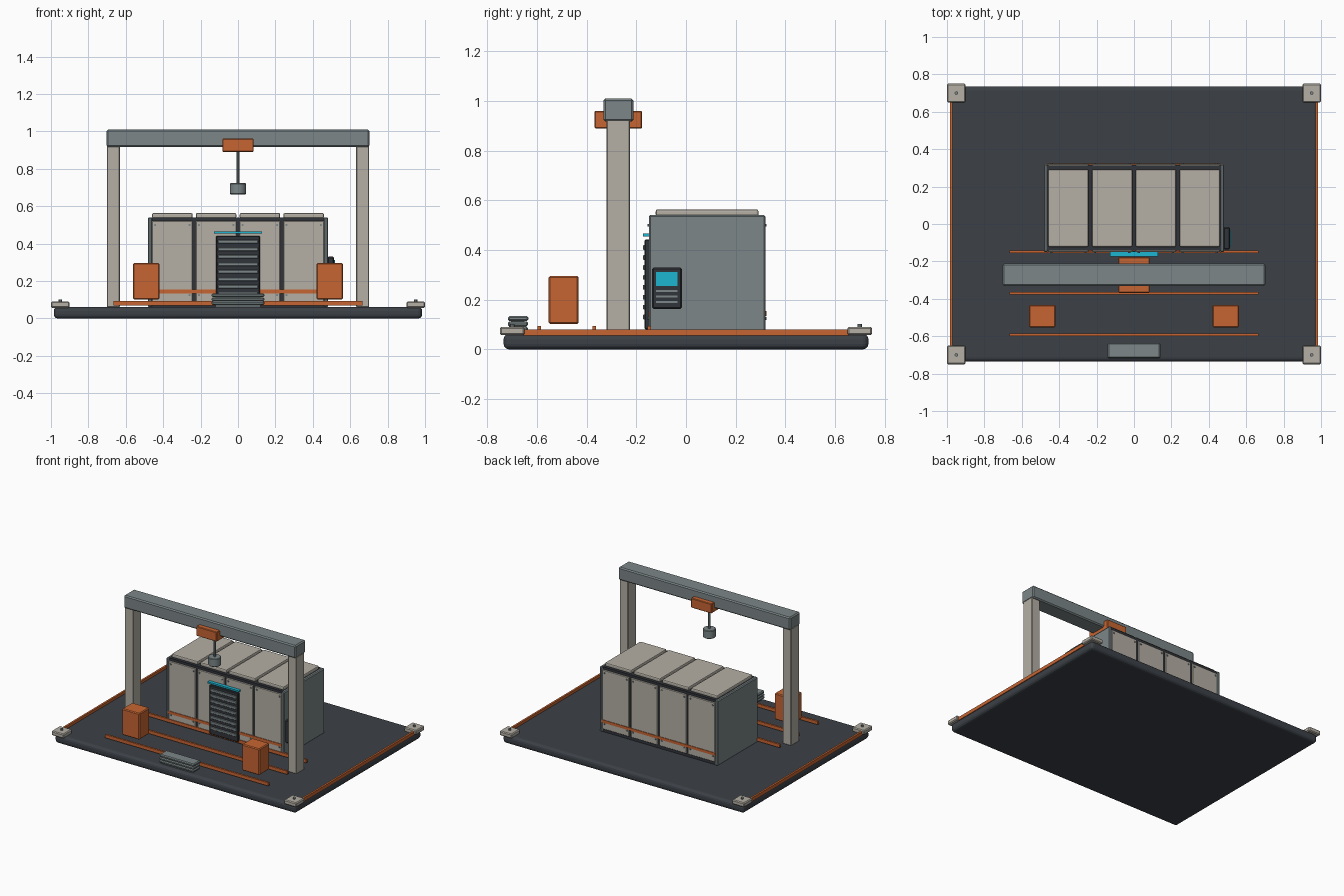
import bpy

if "Cube" in bpy.data.objects:
    bpy.data.objects.remove(bpy.data.objects["Cube"])


def material(name, rgb):
    m = bpy.data.materials.new(name)
    m.diffuse_color = (*rgb, 1)
    m.use_nodes = True
    m.node_tree.nodes["Principled BSDF"].inputs["Base Color"].default_value = m.diffuse_color
    return m


DARK = material("dark_slate", (0.045, 0.053, 0.063))
BLACK = material("charcoal", (0.03, 0.034, 0.041))
GREY = material("steel_grey", (0.20, 0.24, 0.245))
BEIGE = material("warm_white", (0.46, 0.43, 0.375))
ORANGE = material("safety_orange", (0.57, 0.13, 0.032))
CYAN = material("screen_cyan", (0.012, 0.46, 0.64))


def finish(ob, name, mat, bevel=0, segments=1):
    ob.name = name
    ob.data.materials.append(mat)
    if bevel:
        b = ob.modifiers.new("edge", "BEVEL")
        b.width = bevel
        b.segments = segments
    return ob


def box(name, x, y, z, mat, bevel=0, segments=1):
    """Box from (min, max) pairs on each axis."""
    bpy.ops.mesh.primitive_cube_add(size=1, location=[sum(p) / 2 for p in (x, y, z)])
    ob = bpy.context.object
    ob.scale = [p[1] - p[0] for p in (x, y, z)]
    bpy.ops.object.transform_apply(location=False, rotation=False, scale=True)
    return finish(ob, name, mat, bevel, segments)


def around(c, half):
    return (c - half, c + half)


def cylinder(name, r, loc, depth, mat, rot=(0, 0, 0), verts=24, bevel=0):
    bpy.ops.mesh.primitive_cylinder_add(vertices=verts, radius=r, depth=depth,
                                        location=loc, rotation=rot)
    bpy.ops.object.shade_smooth_by_angle()
    return finish(bpy.context.object, name, mat, bevel)


# Base slab with rounded rim
box("base_slab", (-0.985, 0.985), (-0.735, 0.735), (0, 0.062), DARK, 0.022, 3)

# Corner pads with bolts, and edge strips along both sides
for sx in (-1, 1):
    for sy in (-1, 1):
        box("corner_pad", around(sx * 0.95, 0.05), around(sy * 0.70, 0.05),
            (0.057, 0.09), BEIGE, 0.006)
        cylinder("pad_bolt", 0.009, (sx * 0.95, sy * 0.70, 0.094), 0.016, GREY, verts=12)
    box("edge_strip", around(sx * 0.977, 0.007), (-0.655, 0.655), (0.055, 0.08), ORANGE)

# Floor rails
for y in (-0.148, -0.37, -0.592):
    box("floor_rail", (-0.665, 0.665), around(y, 0.007), (0.07, 0.094), ORANGE)

# Cabin core and end walls
box("cabin_core", (-0.468, 0.468), (-0.143, 0.313), (0.06, 0.541), BLACK)
for s in (-1, 1):
    box("end_wall", around(s * 0.471, 0.011), (-0.15, 0.32), (0.06, 0.541), GREY, 0.006)

# Four bays: roof panel, front and back panels, rivets
for i in range(4):
    cx = -0.351 + i * 0.234
    box("roof_panel", around(cx, 0.108), (-0.122, 0.292), (0.535, 0.564), BEIGE, 0.008, 2)
    for side, y in ((-1, -0.145), (1, 0.315)):
        box("wall_panel", around(cx, 0.109), around(y, 0.005), (0.085, 0.522), BEIGE, 0.003)
        for dx in (-0.092, 0.092):
            for z in (0.125, 0.5):
                cylinder("rivet", 0.006, (cx + dx, y + side * 0.006, z), 0.008, GREY,
                         (1.5708, 0, 0), 8)

# Warning stripe on front and back of the cabin
for y in (-0.15, 0.32):
    box("wall_stripe", (-0.462, 0.462), around(y, 0.004), (0.134, 0.154), ORANGE)

# Shutter door with slats and a light bar
box("shutter_door", (-0.117, 0.117), (-0.167, -0.145), (0.08, 0.442), BLACK, 0.004)
for i in range(8):
    box("shutter_slat", (-0.107, 0.107), (-0.173, -0.164),
        around(0.13 + i * 0.04, 0.0095), GREY, 0.002)
box("door_light", (-0.127, 0.127), (-0.174, -0.147), (0.454, 0.466), CYAN)

# Control box on the right wall
box("control_box", (0.478, 0.514), (-0.136, -0.017), (0.163, 0.33), BLACK, 0.006)
box("control_screen", (0.512, 0.518), (-0.12, -0.035), (0.255, 0.312), CYAN)
for z in (0.19, 0.213, 0.236):
    box("control_key_row", (0.512, 0.517), (-0.12, -0.035), around(z, 0.004), GREY)

# Gantry posts and beam
for s in (-1, 1):
    box("gantry_post", around(s * 0.666, 0.035), (-0.32, -0.225), (0.06, 0.925), BEIGE, 0.004)
box("gantry_beam", (-0.702, 0.702), (-0.332, -0.212), (0.917, 1.011), GREY, 0.008)

# Trolley, cable and hoist weight
box("hoist_trolley", (-0.084, 0.084), (-0.368, -0.177), (0.89, 0.961), ORANGE, 0.004)
cylinder("hoist_cable", 0.008, (0, -0.272, 0.805), 0.18, GREY, verts=12)
cylinder("hoist_weight", 0.044, (0, -0.272, 0.694), 0.06, GREY, bevel=0.004)

# Freight crates
for s in (-1, 1):
    box("crate", around(s * 0.49, 0.071), (-0.553, -0.433), (0.102, 0.296), ORANGE, 0.006)

# Stacked plates at the front
for i in range(3):
    box("stacked_plate", (-0.141, 0.141), around(-0.677 + (i - 1) * 0.001, 0.041),
        (0.072 + i * 0.021, 0.092 + i * 0.021), GREY, 0.006)
box("stack_foot", (-0.12, 0.12), (-0.705, -0.65), (0.055, 0.12), GREY)
